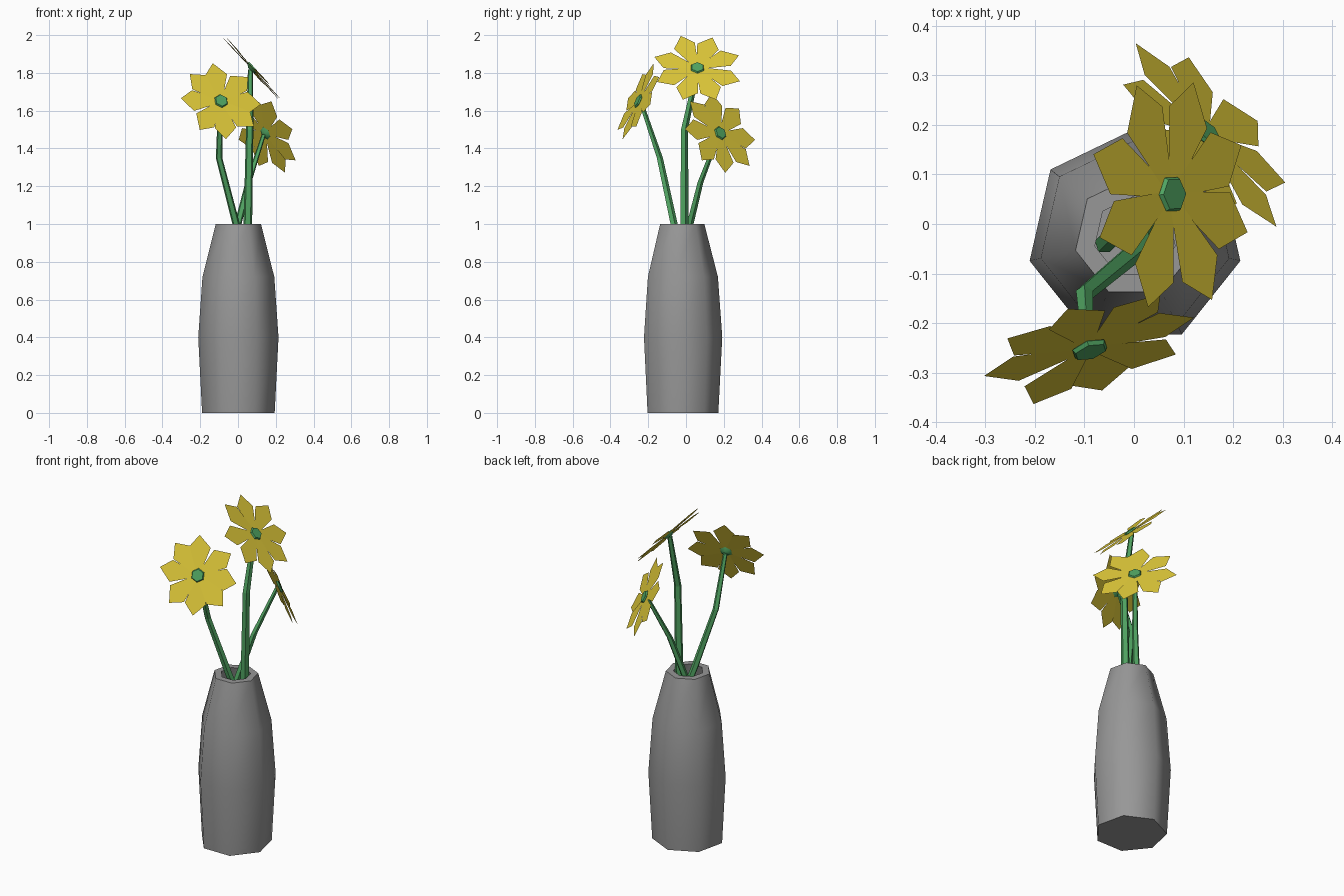
import bpy, bmesh, math, random
from mathutils import Vector, Matrix

random.seed(4)
cube = bpy.data.objects.get("Cube")
if cube:
    bpy.data.objects.remove(cube)


def material(name, color):
    m = bpy.data.materials.new(name)
    m.use_nodes = True
    rgba = (*color, 1)
    m.diffuse_color = rgba
    m.node_tree.nodes["Principled BSDF"].inputs["Base Color"].default_value = rgba
    return m


GREY = material("vase grey", (0.31, 0.31, 0.31))
GREEN = material("stem green", (0.08, 0.37, 0.12))
YELLOW = material("petal yellow", (0.72, 0.57, 0.04))


def finish(name, bm, mat, smooth=None):
    """Turn a bmesh into a named object, optionally smooth below an angle."""
    mesh = bpy.data.meshes.new(name)
    bm.to_mesh(mesh)
    bm.free()
    mesh.materials.append(mat)
    ob = bpy.data.objects.new(name, mesh)
    bpy.context.collection.objects.link(ob)
    if smooth:
        bpy.ops.object.select_all(action='DESELECT')
        ob.select_set(True)
        bpy.context.view_layer.objects.active = ob
        bpy.ops.object.shade_smooth_by_angle(angle=math.radians(smooth))
    return ob


def loft(name, rings, sides, mat, smooth=None, frame=Matrix()):
    """Skin a stack of (centre, radius) polygons and cap both ends."""
    bm = bmesh.new()
    loops = []
    for centre, r in rings:
        loop = []
        for i in range(sides):
            a = math.pi / 2 + math.tau * i / sides
            p = Vector(centre) + Vector((r * math.cos(a), r * math.sin(a), 0))
            loop.append(bm.verts.new(frame @ p))
        loops.append(loop)
    for low, high in zip(loops, loops[1:]):
        for i in range(sides):
            j = (i + 1) % sides
            bm.faces.new((low[i], low[j], high[j], high[i]))
    bm.faces.new(loops[0][::-1])
    bm.faces.new(loops[-1])
    bmesh.ops.recalc_face_normals(bm, faces=bm.faces)
    return finish(name, bm, mat, smooth)


# Vase: seven-sided outer wall, flat rim, hollow inside with a floor
VASE = [(0.197, 0), (0.218, 0.4), (0.195, 0.72), (0.123, 1),
        (0.083, 1), (0.155, 0.71), (0.175, 0.4), (0.16, 0.05)]
loft("vase", [((0.002, -0.026, z), r) for r, z in VASE], 7, GREY, 60)


def flower_frame(centre, normal):
    """Local x runs level across the bloom, local z along its facing direction."""
    n = Vector(normal).normalized()
    u = Vector((0, 0, 1)).cross(n).normalized()
    rot = Matrix((u, n.cross(u), n)).transposed().to_4x4()
    return Matrix.Translation(centre) @ rot


def petals(name, frame, radius, turn):
    """Eight flat five-cornered petals with slightly uneven tips."""
    bm = bmesh.new()
    for k in range(8):
        a = math.radians(turn + 45 * k + random.uniform(-3, 3))
        skew = random.uniform(-0.014, 0.014)
        lift = random.uniform(-0.006, 0.006)
        outline = [(0.02, -0.014, 0), (0.7 * radius, -0.06, lift),
                   (radius, skew, lift), (0.7 * radius, 0.06, lift),
                   (0.02, 0.014, 0)]
        spin = frame @ Matrix.Rotation(a, 4, 'Z')
        bm.faces.new([bm.verts.new(spin @ Vector(p)) for p in outline])
    finish(name, bm, YELLOW)


# Each flower: stem path, stem base radius, facing direction, size, petal turn
FLOWERS = {
    "front": ([(0.06, 0, 0.75), (-0.01, -0.065, 1), (-0.1, -0.14, 1.35),
               (-0.09, -0.25, 1.65)], 0.021, (0.32, -1, 0.48), 0.22, 0),
    "upper": ([(0.04, -0.01, 0.75), (0.052, -0.01, 1), (0.062, -0.01, 1.5),
               (0.075, 0.06, 1.825)], 0.024, (1.1, 0.05, 1), 0.24, 22.5),
    "back": ([(-0.06, -0.04, 0.75), (0, 0.02, 1), (0.055, 0.075, 1.22),
              (0.145, 0.18, 1.48)], 0.02, (0.76, 0.65, 0.45), 0.235, -7),
}

for label, (path, r, normal, size, turn) in FLOWERS.items():
    frame = flower_frame(path[-1], normal)
    tip = frame @ Vector((0, 0, -0.012))
    taper = (1, 1, 0.85, 0.6)
    loft(label + "_stem", list(zip(path[:-1] + [tip], [r * t for t in taper])), 5, GREEN)
    petals(label + "_petals", frame, size, turn)
    # Green button at the heart of the bloom
    loft(label + "_flower_centre",
         [((0, 0, -0.014), 0.018), ((0, 0, 0.002), 0.039), ((0, 0, 0.01), 0.034)],
         6, GREEN, 50, frame)
